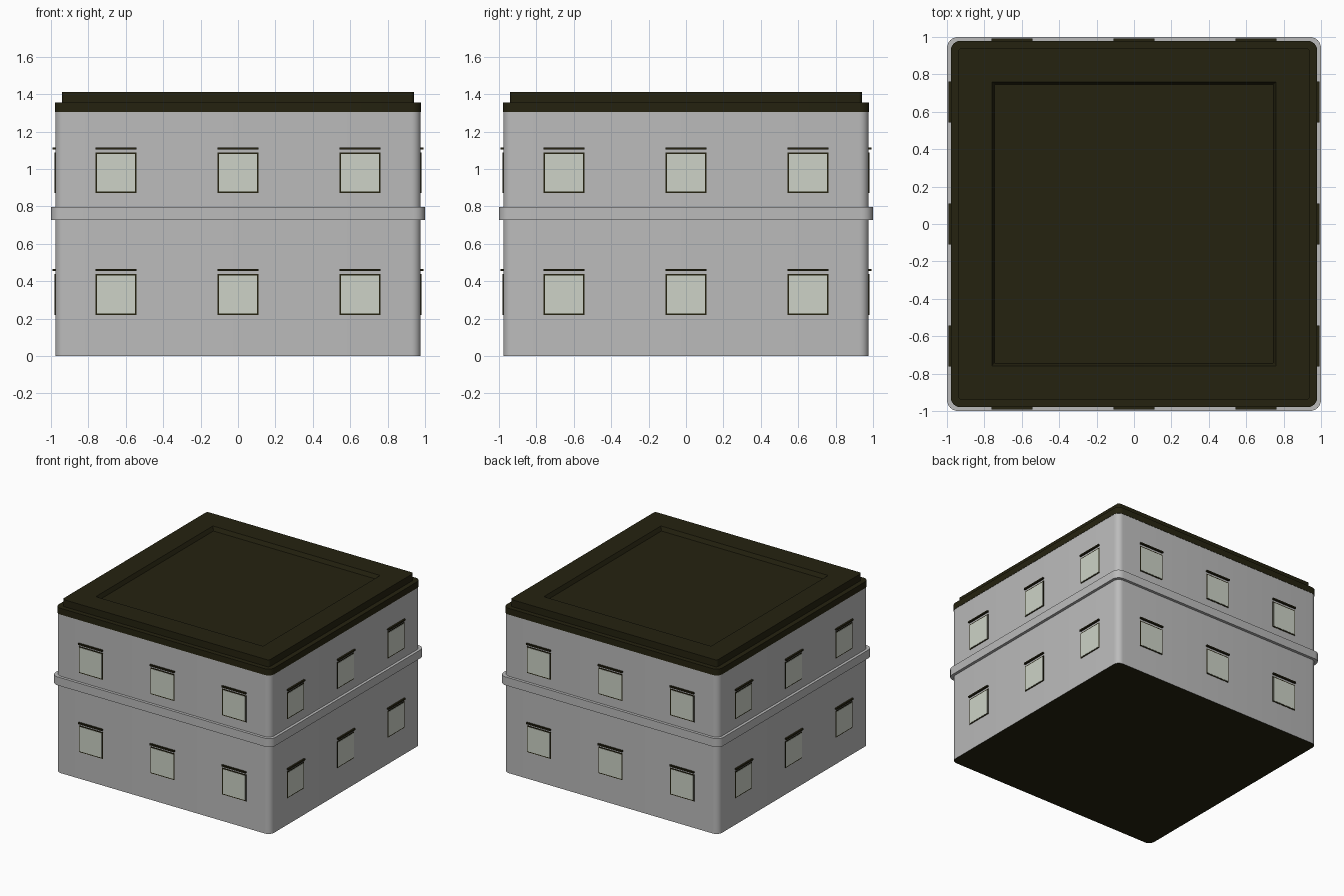
import bpy, bmesh, math
from mathutils import Matrix, Vector

if "Cube" in bpy.data.objects:
    bpy.data.objects.remove(bpy.data.objects["Cube"])


def material(name, rgb):
    m = bpy.data.materials.new(name)
    m.diffuse_color = (*rgb, 1)
    m.use_nodes = True
    m.node_tree.nodes["Principled BSDF"].inputs["Base Color"].default_value = m.diffuse_color
    return m


WALL = material("wall grey", (0.5, 0.5, 0.5))
DARK = material("dark olive", (0.018, 0.016, 0.005))
GLASS = material("pale glass", (0.61, 0.65, 0.57))


def finish(name, bm, mats):
    bmesh.ops.recalc_face_normals(bm, faces=bm.faces[:])
    me = bpy.data.meshes.new(name)
    bm.to_mesh(me)
    bm.free()
    ob = bpy.data.objects.new(name, me)
    bpy.context.collection.objects.link(ob)
    for m in mats:
        me.materials.append(m)
    return ob


def smooth(ob):
    bpy.ops.object.select_all(action='DESELECT')
    ob.select_set(True)
    bpy.context.view_layer.objects.active = ob
    bpy.ops.object.shade_smooth_by_angle(angle=math.radians(30))


def loft(name, rings, mats, cap_start=False, cap_end=False):
    """Stack rounded squares given as (half width, height, corner radius)."""
    bm = bmesh.new()
    loops = []
    for half, z, r in rings:
        loop = []
        for c in range(4):
            a0 = c * math.pi / 2
            cx = (half - r) * (1 if c in (0, 3) else -1)
            cy = (half - r) * (1 if c in (0, 1) else -1)
            for k in range(7):
                a = a0 + k * math.pi / 12
                loop.append(bm.verts.new((cx + r * math.cos(a), cy + r * math.sin(a), z)))
        loops.append(loop)
    for a, b in zip(loops, loops[1:]):
        for i in range(len(a)):
            j = (i + 1) % len(a)
            bm.faces.new((a[i], a[j], b[j], b[i]))
    if cap_start:
        bm.faces.new(loops[0])
    if cap_end:
        bm.faces.new(loops[-1])
    return finish(name, bm, mats)


# walls, with a dark underside
walls = loft("walls", [(0.977, 0, 0.05), (0.977, 1.303, 0.05)], [WALL, DARK], cap_start=True)
for p in walls.data.polygons:
    if len(p.vertices) > 4:
        p.material_index = 1
# make the open shell's normals face outward
bm = bmesh.new()
bm.from_mesh(walls.data)
for f in bm.faces:
    c = f.calc_center_median() - Vector((0, 0, 0.65))
    if f.normal.dot(c) < 0:
        f.normal_flip()
bm.to_mesh(walls.data)
bm.free()
smooth(walls)

# belt course between the storeys
smooth(loft("belt_course", [(0.97, 0.727, 0.05), (1.0, 0.727, 0.06),
                            (1.0, 0.796, 0.06), (0.97, 0.796, 0.05)], [WALL]))

# stepped roof with a shallow sunken panel
smooth(loft("roof", [(0.97, 1.303, 0.05), (0.979, 1.303, 0.05), (0.979, 1.355, 0.05),
                     (0.94, 1.355, 0.02), (0.94, 1.412, 0.02), (0.76, 1.412, 0.004),
                     (0.745, 1.38, 0.004)], [DARK], cap_end=True))


def boxes(name, half, height, z_off, out, mat):
    """One box per window on all four sides, from inside the wall to distance out."""
    bm = bmesh.new()
    for side in range(4):
        rot = Matrix.Rotation(side * math.pi / 2, 4, 'Z')
        for z in (0.329, 0.979):
            for x in (-0.652, 0, 0.652):
                loc = Matrix.Translation((x, -(0.97 + out) / 2, z + z_off))
                size = Matrix.Diagonal((half * 2, out - 0.97, height, 1))
                bmesh.ops.create_cube(bm, size=1, matrix=rot @ loc @ size)
    return finish(name, bm, [mat])


# windows: frames, panes and the thin ledges over them
boxes("window_frames", 0.109, 0.218, 0, 0.980, DARK)
boxes("window_panes", 0.101, 0.202, 0, 0.982, GLASS)
boxes("window_ledges", 0.110, 0.012, 0.130, 0.991, DARK)
